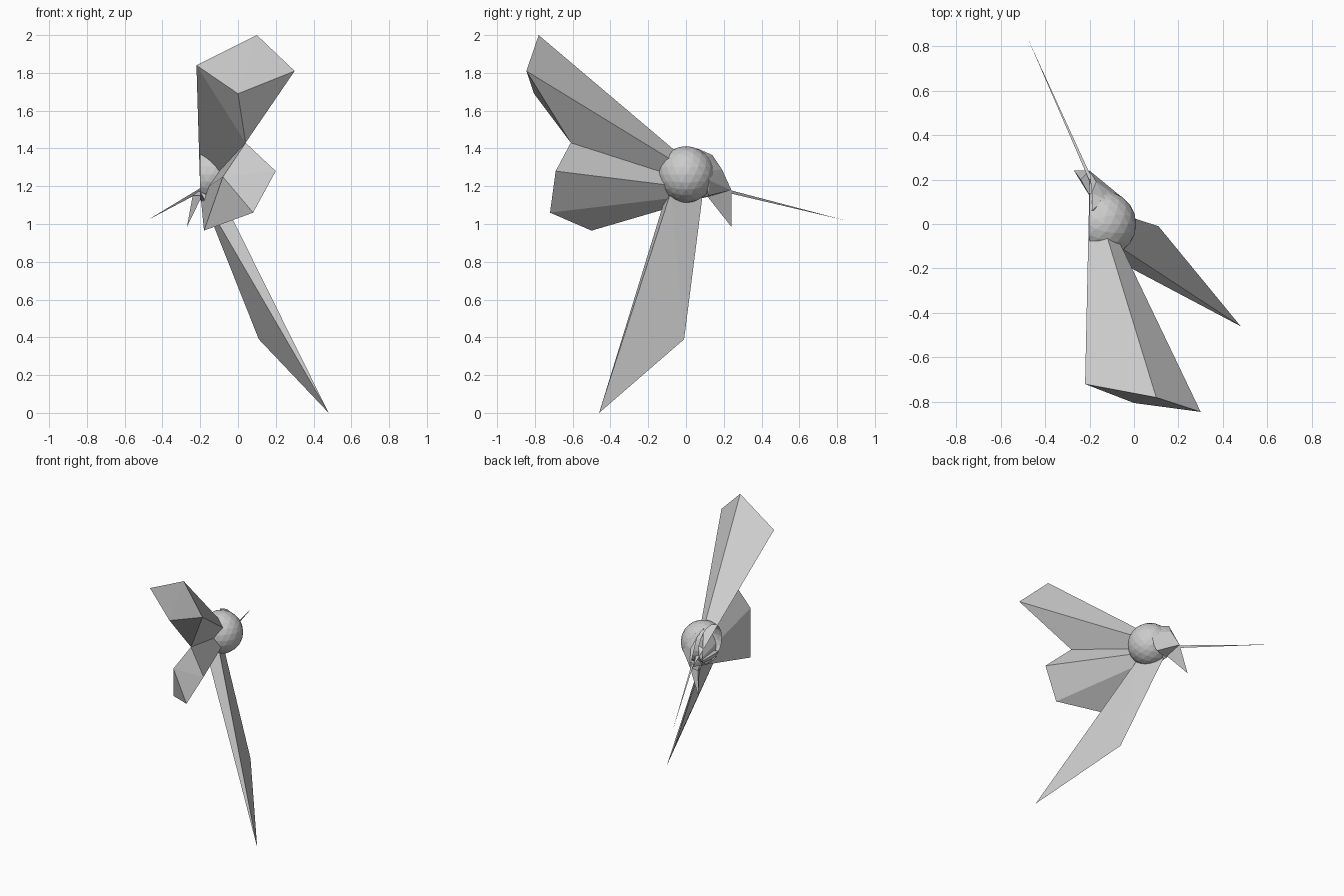
import bpy, bmesh
from mathutils import Vector, Matrix

old = bpy.data.objects.get("Cube")
if old:
    bpy.data.objects.remove(old, do_unlink=True)

grey = bpy.data.materials.new("plain grey")
grey.use_nodes = True
GREY = (0.6, 0.6, 0.6, 1)
grey.diffuse_color = GREY
grey.node_tree.nodes["Principled BSDF"].inputs["Base Color"].default_value = GREY


def finish(name, bm):
    mesh = bpy.data.meshes.new(name)
    bm.to_mesh(mesh)
    bm.free()
    mesh.materials.append(grey)
    obj = bpy.data.objects.new(name, mesh)
    bpy.context.collection.objects.link(obj)
    return obj


def facet_solid(name, points, open_side=False):
    """Flat faceted solid wrapped around a few corner points."""
    bm = bmesh.new()
    for p in points:
        bm.verts.new(p)
    bmesh.ops.convex_hull(bm, input=bm.verts[:])
    bmesh.ops.recalc_face_normals(bm, faces=bm.faces[:])
    if open_side:
        back = [f for f in bm.faces if f.normal.x < -0.7]
        bmesh.ops.delete(bm, geom=back, context='FACES')
    return finish(name, bm)


# Round body shell, open on its right side
bm = bmesh.new()
bmesh.ops.create_icosphere(bm, subdivisions=3, radius=0.15,
                           matrix=Matrix.Translation((-0.14, 0, 1.262)))
bmesh.ops.bisect_plane(bm, geom=bm.verts[:] + bm.edges[:] + bm.faces[:],
                       plane_co=(-0.2, 0, 0), plane_no=(-1, 0, 0), clear_outer=True)
finish("body", bm)

# Hood that draws the body out to a point
root = (-0.2, 0.2, 1.17)
beak = (-0.2, 0.24, 1.18)
facet_solid("hood", [(-0.19, 0.06, 1.4), (-0.19, 0.14, 1.365), (-0.13, 0.11, 1.36),
                     (-0.17, 0.19, 1.29), (-0.03, 0.09, 1.28), (-0.06, 0.125, 1.23),
                     (-0.1, 0.12, 1.15), (-0.2, 0.1, 1.14), beak], True)

# Two wings sharing a corner and the same root
shared = (0.04, -0.61, 1.43)
facet_solid("upper_wing", [(-0.22, -0.72, 1.84), (0.1, -0.78, 2.0),
                           (0.3, -0.845, 1.81), (0, -0.805, 1.69), shared, root])
facet_solid("lower_wing", [shared, (0.2, -0.69, 1.28), (0.08, -0.72, 1.06),
                           (-0.18, -0.5, 0.965), (-0.08, -0.645, 1.25), root])

# Long leg
facet_solid("leg", [(0.48, -0.46, 0), (0.11, -0.01, 0.39), (-0.2, 0.09, 1.17),
                    (-0.1, -0.08, 1.17), (-0.2, -0.1, 1.17)])

# Thin spike
base, tip = Vector((-0.195, 0.2, 1.18)), Vector((-0.48, 0.84, 1.02))
offsets = [(0.008, 0, 0.008), (-0.008, 0, 0.008), (0, 0, -0.01)]
facet_solid("spike", [base + Vector(o) for o in offsets] + [tip])

# Small hanging fin
facet_solid("fin", [(-0.27, 0.24, 0.985), beak, (-0.19, 0.11, 1.15), (-0.24, 0.2, 1.15)])
